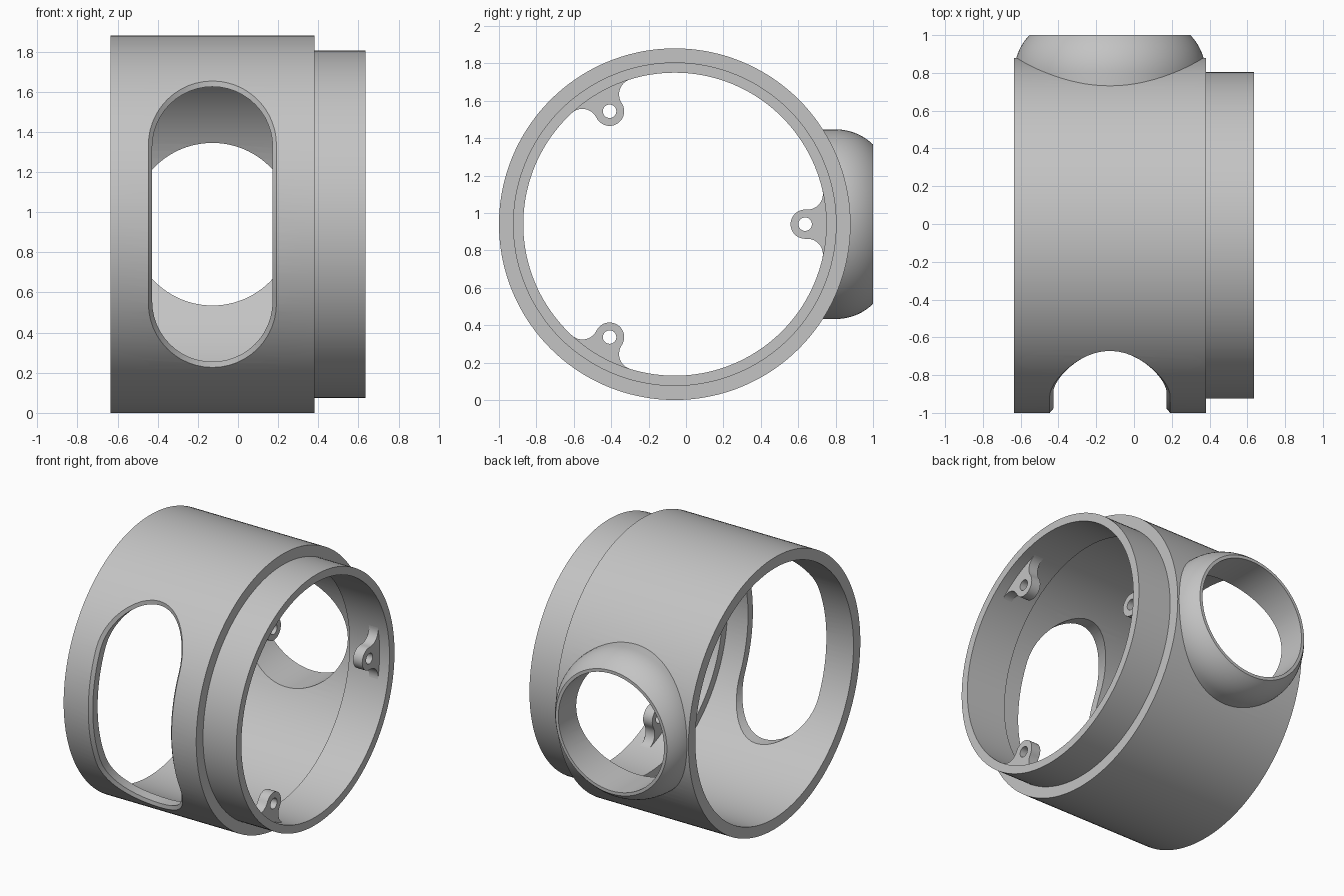
import bpy, bmesh
from math import sin, cos, pi, sqrt, atan2

if "Cube" in bpy.data.objects:
    bpy.data.objects.remove(bpy.data.objects["Cube"], do_unlink=True)

CY, CZ = -0.06, 0.94          # main tube axis, running along x
PX = -0.1275                  # x of the side port and the window
BODY_R, SPIGOT_R, SOCKET_R, BORE_R = 0.94, 0.865, 0.865, 0.81

grey = bpy.data.materials.new("plain grey")
grey.use_nodes = True
colour = (0.55, 0.55, 0.55, 1)
grey.diffuse_color = colour
grey.node_tree.nodes["Principled BSDF"].inputs["Base Color"].default_value = colour


def solid(name, rings):
    """Closed solid lofted through rings of equal point count."""
    bm = bmesh.new()
    loops = [[bm.verts.new(p) for p in ring] for ring in rings]
    n = len(loops[0])
    for a, b in zip(loops, loops[1:]):
        for i in range(n):
            j = (i + 1) % n
            bm.faces.new((a[i], a[j], b[j], b[i]))
    bm.faces.new(loops[0])
    bm.faces.new(loops[-1])
    bmesh.ops.recalc_face_normals(bm, faces=bm.faces)
    mesh = bpy.data.meshes.new(name)
    bm.to_mesh(mesh)
    bm.free()
    mesh.materials.append(grey)
    ob = bpy.data.objects.new(name, mesh)
    bpy.context.collection.objects.link(ob)
    return ob


def turned_x(name, profile, y=CY, z=CZ, n=144):
    """Turn (x, radius) pairs about a line along x."""
    return solid(name, [[(x, y + r * cos(2 * pi * i / n), z + r * sin(2 * pi * i / n))
                         for i in range(n)] for x, r in profile])


def turned_y(name, profile, n=96):
    """Turn (y, radius) pairs about the port axis."""
    return solid(name, [[(PX + r * cos(2 * pi * i / n), y, CZ + r * sin(2 * pi * i / n))
                         for i in range(n)] for y, r in profile])


def select(ob):
    bpy.ops.object.select_all(action="DESELECT")
    ob.select_set(True)
    bpy.context.view_layer.objects.active = ob


def combine(ob, tool, operation):
    select(ob)
    mod = ob.modifiers.new("cut", "BOOLEAN")
    mod.operation, mod.object, mod.solver = operation, tool, "EXACT"
    bpy.ops.object.modifier_apply(modifier=mod.name)
    bpy.data.objects.remove(tool, do_unlink=True)


def smooth(ob):
    select(ob)
    bpy.ops.object.shade_smooth_by_angle(angle=pi / 6)


# Stepped housing with a rounded port collar at the back
housing = turned_x("housing", [(-0.635, BODY_R), (0.38, BODY_R),
                               (0.38, SPIGOT_R), (0.635, SPIGOT_R)])
round_r, steps = 0.288, 10
collar = [(0.3, 0.507)]
for i in range(steps + 1):
    dy = 0.2 * i / steps
    collar.append((0.8 + dy, 0.507 - round_r + sqrt(round_r ** 2 - dy ** 2)))
combine(housing, turned_y("collar", collar), "UNION")

# Stepped bore and port hole
combine(housing, turned_x("bore", [(-0.8, SOCKET_R), (0.33, SOCKET_R),
                                   (0.33, BORE_R), (0.8, BORE_R)]), "DIFFERENCE")
combine(housing, turned_y("port_hole", [(0.1, 0.405), (1.2, 0.405)]), "DIFFERENCE")


# Long round-ended window at the front, with a chamfer following the tube
def slot(half_length, r, depth, arc=24, side=20):
    h = half_length - r
    pts = []
    for s in (1, -1):
        pts += [(s * r * cos(pi * i / arc), s * (h + r * sin(pi * i / arc)))
                for i in range(arc + 1)]
        pts += [(-s * r, s * h * (1 - 2 * i / side)) for i in range(1, side)]
    return [(PX + x, depth(z), CZ + z) for x, z in pts]


def on_tube(radius):
    return lambda z: CY - sqrt(radius ** 2 - z ** 2)


window = solid("window", [slot(0.715, 0.32, lambda z: -1.2),
                          slot(0.715, 0.32, on_tube(BODY_R + 0.001)),
                          slot(0.685, 0.30, on_tube(BODY_R - 0.022)),
                          slot(0.685, 0.30, lambda z: -0.15)])
combine(housing, window, "DIFFERENCE")
smooth(housing)

# Three screw lugs, blended into the spigot bore
LUG_U, LUG_R, FILLET = 0.697, 0.078, 0.083
fv = LUG_R + FILLET
fu = sqrt((BORE_R - FILLET) ** 2 - fv ** 2)
start = atan2(fv, fu)
half = [(0.825, 0.18)]
for i in range(13):
    a = start + (-pi / 2 - start) * i / 12
    half.append((fu + FILLET * cos(a), fv + FILLET * sin(a)))
for i in range(13):
    a = pi / 2 + pi / 2 * i / 12
    half.append((LUG_U + LUG_R * cos(a), LUG_R * sin(a)))
outline = half + [(u, -v) for u, v in reversed(half[:-1])]

for k, name in enumerate(("back_lug", "upper_front_lug", "lower_front_lug")):
    c, s = cos(2 * pi * k / 3), sin(2 * pi * k / 3)
    lug = solid(name, [[(x, CY + u * c - v * s, CZ + u * s + v * c) for u, v in outline]
                       for x in (0.49, 0.56)])
    hole = turned_x("screw_hole", [(0.4, 0.036), (0.7, 0.036)],
                    CY + LUG_U * c, CZ + LUG_U * s, 32)
    combine(lug, hole, "DIFFERENCE")
    smooth(lug)
